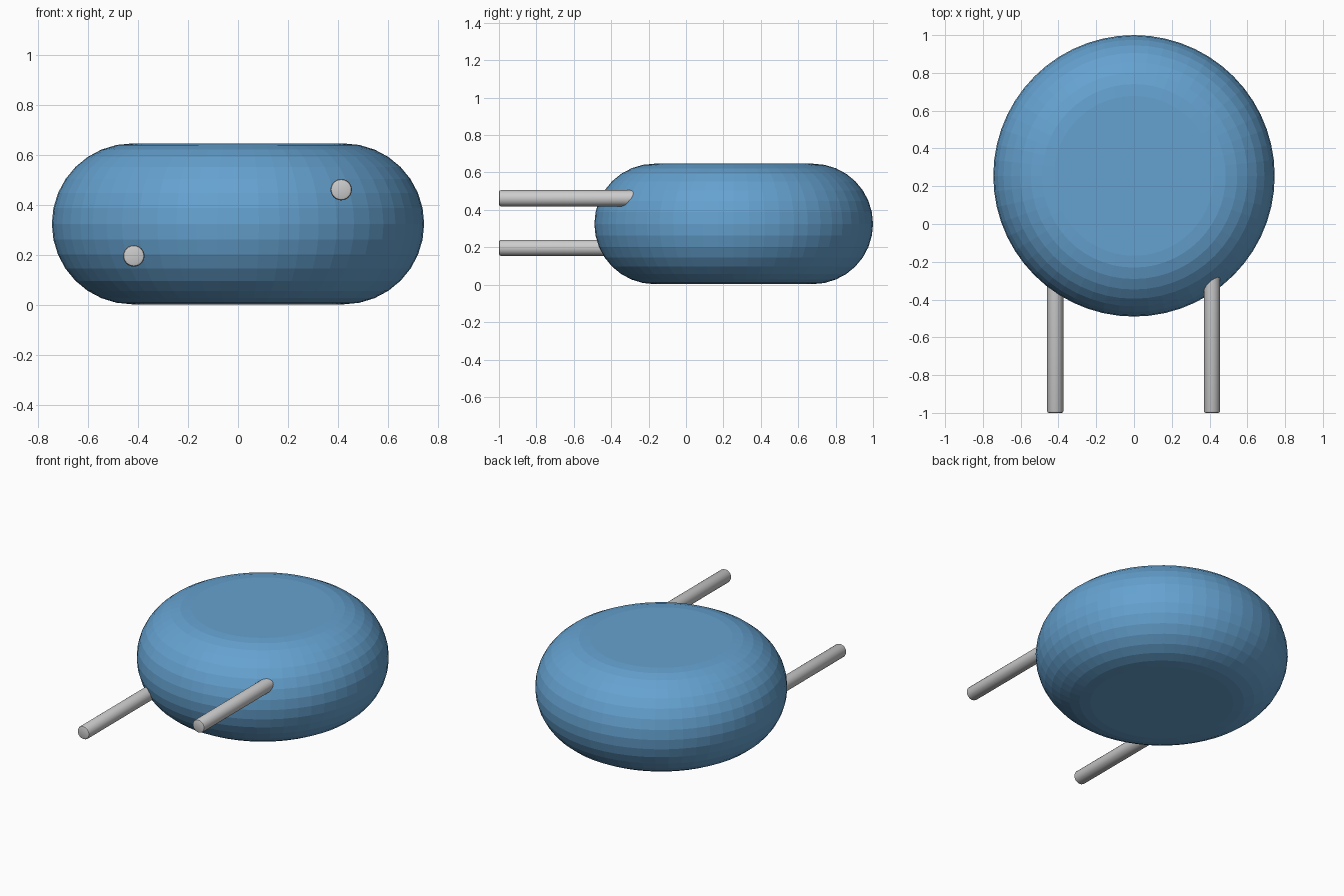
import bpy, bmesh
from math import sin, cos, pi, radians
from mathutils import Matrix

if "Cube" in bpy.data.objects:
    bpy.data.objects.remove(bpy.data.objects["Cube"])


def add_object(name, bm):
    bmesh.ops.recalc_face_normals(bm, faces=bm.faces)
    mesh = bpy.data.meshes.new(name)
    bm.to_mesh(mesh)
    bm.free()
    obj = bpy.data.objects.new(name, mesh)
    bpy.context.collection.objects.link(obj)
    return obj


# Coated disc body: flat caps with a fully rounded rim, faceted
RADIUS, EDGE, MID_Z, STEPS = 0.745, 0.322, 0.325, 16
bm = bmesh.new()
profile = []
for i in range(STEPS + 1):
    a = -pi / 2 + pi * i / STEPS
    profile.append(bm.verts.new((RADIUS - EDGE + EDGE * cos(a), 0, EDGE * sin(a))))
edges = [bm.edges.new(pair) for pair in zip(profile, profile[1:])]
bmesh.ops.spin(bm, geom=profile + edges, cent=(0, 0, 0), axis=(0, 0, 1),
               angle=2 * pi, steps=56)
bmesh.ops.remove_doubles(bm, verts=bm.verts, dist=1e-4)
bmesh.ops.holes_fill(bm, edges=[e for e in bm.edges if e.is_boundary], sides=0)
bmesh.ops.translate(bm, verts=bm.verts, vec=(0, 0.255, MID_Z))
body = add_object("disc_body", bm)
blue = bpy.data.materials.new("blue_coating")
blue.diffuse_color = (0.13, 0.36, 0.63, 1)
blue.use_nodes = True
blue.node_tree.nodes["Principled BSDF"].inputs["Base Color"].default_value = blue.diffuse_color
body.data.materials.append(blue)


# Wire leads: round rods with a slightly bevelled tip, embedded in the body
def lead(name, x, z, y0=-1.0, y1=-0.2, radius=0.043):
    bm = bmesh.new()
    place = Matrix.Translation((x, (y0 + y1) / 2, z)) @ Matrix.Rotation(pi / 2, 4, 'X')
    bmesh.ops.create_cone(bm, cap_ends=True, segments=24, radius1=radius,
                          radius2=radius, depth=y1 - y0, matrix=place)
    tip = [e for e in bm.edges if all(v.co.y < y0 + 0.01 for v in e.verts)]
    bmesh.ops.bevel(bm, geom=tip, offset=0.01, segments=2, profile=0.5, affect='EDGES')
    obj = add_object(name, bm)
    bpy.context.view_layer.objects.active = obj
    obj.select_set(True)
    bpy.ops.object.shade_smooth_by_angle(angle=radians(35))
    obj.select_set(False)


lead("lower_lead", -0.417, 0.197)
lead("upper_lead", 0.413, 0.462)
